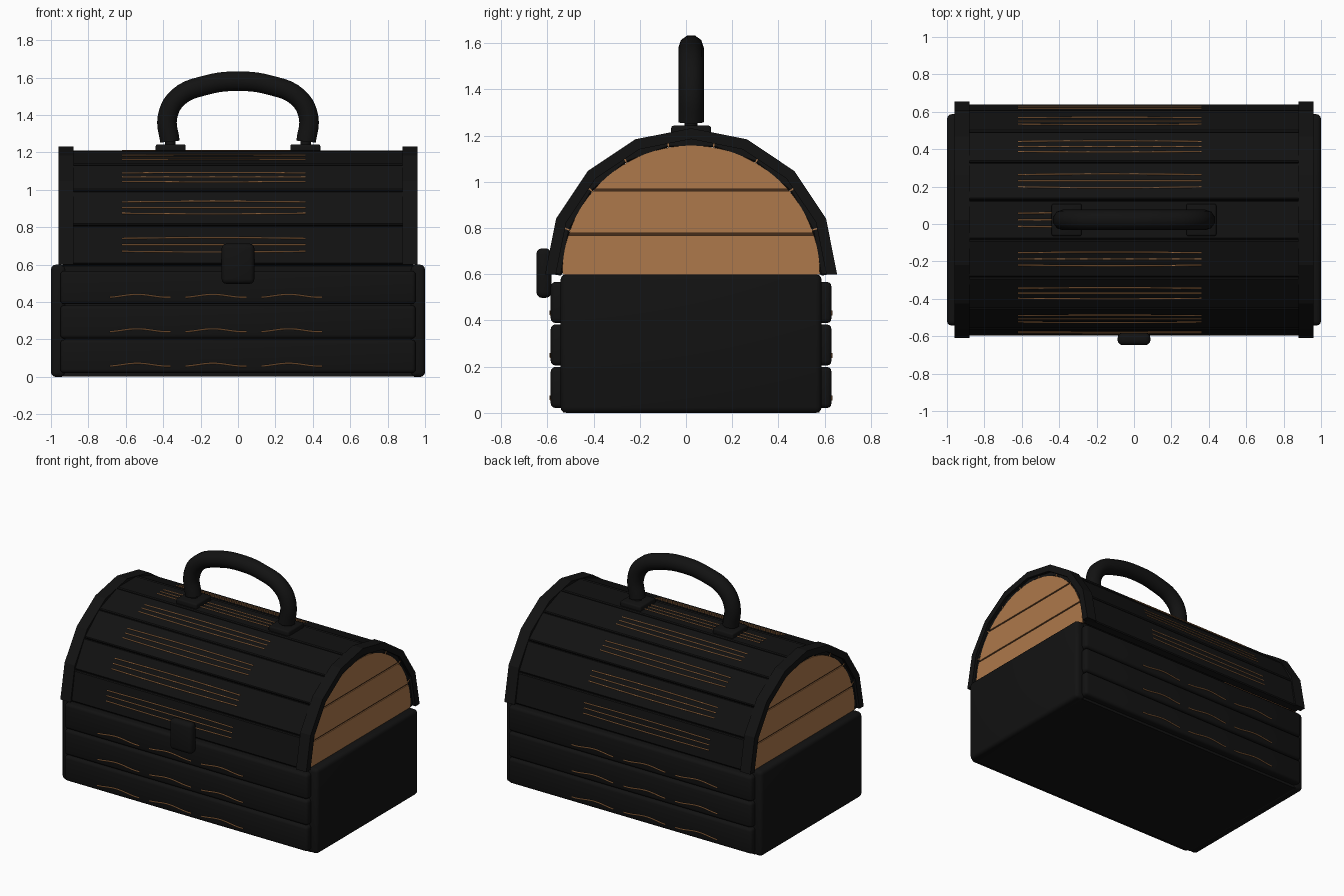
import bpy, bmesh
from math import sin, cos, asin, pi, radians
from mathutils import Matrix

if "Cube" in bpy.data.objects:
    bpy.data.objects.remove(bpy.data.objects["Cube"])

CY, CZ = 0.022, 0.6          # axis of the barrel lid


def material(name, rgb):
    m = bpy.data.materials.new(name)
    m.diffuse_color = (*rgb, 1)
    m.use_nodes = True
    m.node_tree.nodes["Principled BSDF"].inputs["Base Color"].default_value = m.diffuse_color
    return m


BLACK = material("black_wood", (0.006, 0.006, 0.006))
BROWN = material("brown_wood", (0.42, 0.19, 0.07))
DARK = material("dark_brown", (0.06, 0.025, 0.01))


def add(name, bm, mat):
    bmesh.ops.recalc_face_normals(bm, faces=bm.faces)
    me = bpy.data.meshes.new(name)
    bm.to_mesh(me)
    bm.free()
    me.materials.append(mat)
    ob = bpy.data.objects.new(name, me)
    bpy.context.collection.objects.link(ob)
    return ob


def box(name, centre, size, bevel=0.0, mat=BLACK, angle=0.0, segments=3):
    bm = bmesh.new()
    bmesh.ops.create_cube(bm, size=1)
    bmesh.ops.scale(bm, vec=size, verts=bm.verts)
    if bevel:
        bmesh.ops.bevel(bm, geom=bm.edges[:], offset=bevel, segments=segments,
                        profile=0.5, affect='EDGES')
    bm.transform(Matrix.Translation(centre) @ Matrix.Rotation(angle, 4, 'X'))
    return add(name, bm, mat)


def extrude_x(name, outline, x0, x1, mat):
    """Extrude a closed (y, z) outline from x0 to x1."""
    bm = bmesh.new()
    face = bm.faces.new([bm.verts.new((x0, y, z)) for y, z in outline])
    new = bmesh.ops.extrude_face_region(bm, geom=[face])["geom"]
    bmesh.ops.translate(bm, vec=(x1 - x0, 0, 0),
                        verts=[v for v in new if isinstance(v, bmesh.types.BMVert)])
    return add(name, bm, mat)


def tubes(name, paths, radius, mat, res=1, smooth=False):
    cu = bpy.data.curves.new(name, 'CURVE')
    cu.dimensions = '3D'
    cu.bevel_depth, cu.bevel_resolution, cu.use_fill_caps = radius, res, True
    cu.resolution_u = 5
    for path in paths:
        sp = cu.splines.new('BEZIER' if smooth else 'POLY')
        pts = sp.bezier_points if smooth else sp.points
        pts.add(len(path) - 1)
        for p, co in zip(pts, path):
            if smooth:
                p.co = co
                p.handle_left_type = p.handle_right_type = 'AUTO'
            else:
                p.co = (*co, 1)
    cu.materials.append(mat)
    ob = bpy.data.objects.new(name, cu)
    bpy.context.collection.objects.link(ob)
    return ob


def arc(r, a0, a1, n):
    return [(CY + r * cos(a0 + (a1 - a0) * i / n), CZ + r * sin(a0 + (a1 - a0) * i / n))
            for i in range(n + 1)]


# Base: core, end boards and three planks on front and back
box("base_core", (0, CY, 0.3), (1.88, 1.11, 0.595))
for s in (-1, 1):
    box("end_board", (s * 0.96, CY, 0.3), (0.08, 1.13, 0.6), 0.025)
    for i in range(3):
        box("base_plank", (0, CY + s * 0.565, 0.11 + 0.184 * i),
            (1.9, 0.085, 0.178), 0.02)

# Wood grain on the base planks
grain = []
for s in (-1, 1):
    for i in range(3):
        for x0 in (-0.685, -0.28, 0.125):
            grain.append([(x0 + 0.325 * k / 10, CY + s * 0.609,
                           0.065 + 0.184 * i + 0.008 * sin(2 * pi * (k / 10 - 0.2)))
                          for k in range(11)])
tubes("base_grain", grain, 0.004, BROWN)

# Lid: nine planks around the half barrel, each with three grain lines
grain = []
for i in range(9):
    a = radians(10 + 20 * i)
    box("lid_plank", (0, CY + 0.58 * cos(a), CZ + 0.58 * sin(a)),
        (1.88, 0.06, 0.208), 0.006, angle=a, segments=1)
    for t in (-0.035, 0, 0.035):
        path = []
        for k in range(9):
            tt = t * (1 + 0.12 * sin(pi * k / 8))
            path.append((-0.62 + 0.98 * k / 8, CY + 0.61 * cos(a) - tt * sin(a),
                         CZ + 0.61 * sin(a) + tt * cos(a)))
        grain.append(path)
tubes("lid_grain", grain, 0.004, BROWN)

# Lid ends: straps, brown boards over a dark backing, brown plank joints
R = 0.557
for s in (-1, 1):
    extrude_x("lid_strap", arc(0.632, 0, pi, 8) + arc(0.585, pi, 0, 8),
              s * 0.88, s * 0.96, BLACK)
    extrude_x("end_backing", arc(R, 0, pi, 32), s * 0.90, s * 0.935, DARK)
    for h0, h1 in ((0.0, 0.168), (0.178, 0.36), (0.37, R)):
        a0, a1 = asin(h0 / R), asin(h1 / R)
        right = arc(R, a0, a1, 12)
        left = arc(R, pi - a1, pi - a0, 12)
        if h1 == R:
            left = left[1:]
        extrude_x("lid_end_board", right + left, s * 0.91, s * 0.942, BROWN)
    for i in range(1, 9):
        a = radians(20 * i)
        box("plank_joint", (s * 0.94, CY + 0.575 * cos(a), CZ + 0.575 * sin(a)),
            (0.006, 0.045, 0.006), mat=BROWN, angle=a)

# Latch on the front
box("latch", (0, -0.615, 0.605), (0.175, 0.066, 0.215), 0.026)

# Handle: feet, necks and bent grip
for s in (-1, 1):
    box("handle_foot", (s * 0.36, CY, 1.22), (0.16, 0.172, 0.046), 0.01)
    tubes("handle_neck", [[(s * 0.36, CY, 1.23), (s * 0.365, CY, 1.28)]],
          0.028, BLACK, 2)
half = [(0.364, 1.258), (0.377, 1.39), (0.32, 1.495), (0.17, 1.56)]
path = [(-x, CY, z) for x, z in half] + [(0, CY, 1.581)] \
    + [(x, CY, z) for x, z in reversed(half)]
tubes("handle_grip", [path], 0.055, BLACK, 3, smooth=True)

# Smooth the rounded edges, keep the sharp ones
bpy.ops.object.select_all(action='DESELECT')
for ob in bpy.context.collection.objects:
    if ob.type == 'MESH':
        ob.select_set(True)
        bpy.context.view_layer.objects.active = ob
bpy.ops.object.shade_smooth_by_angle(angle=radians(32))
# Straps stay faceted
for ob in bpy.context.collection.objects:
    if ob.name.startswith("lid_strap"):
        for p in ob.data.polygons:
            p.use_smooth = False
